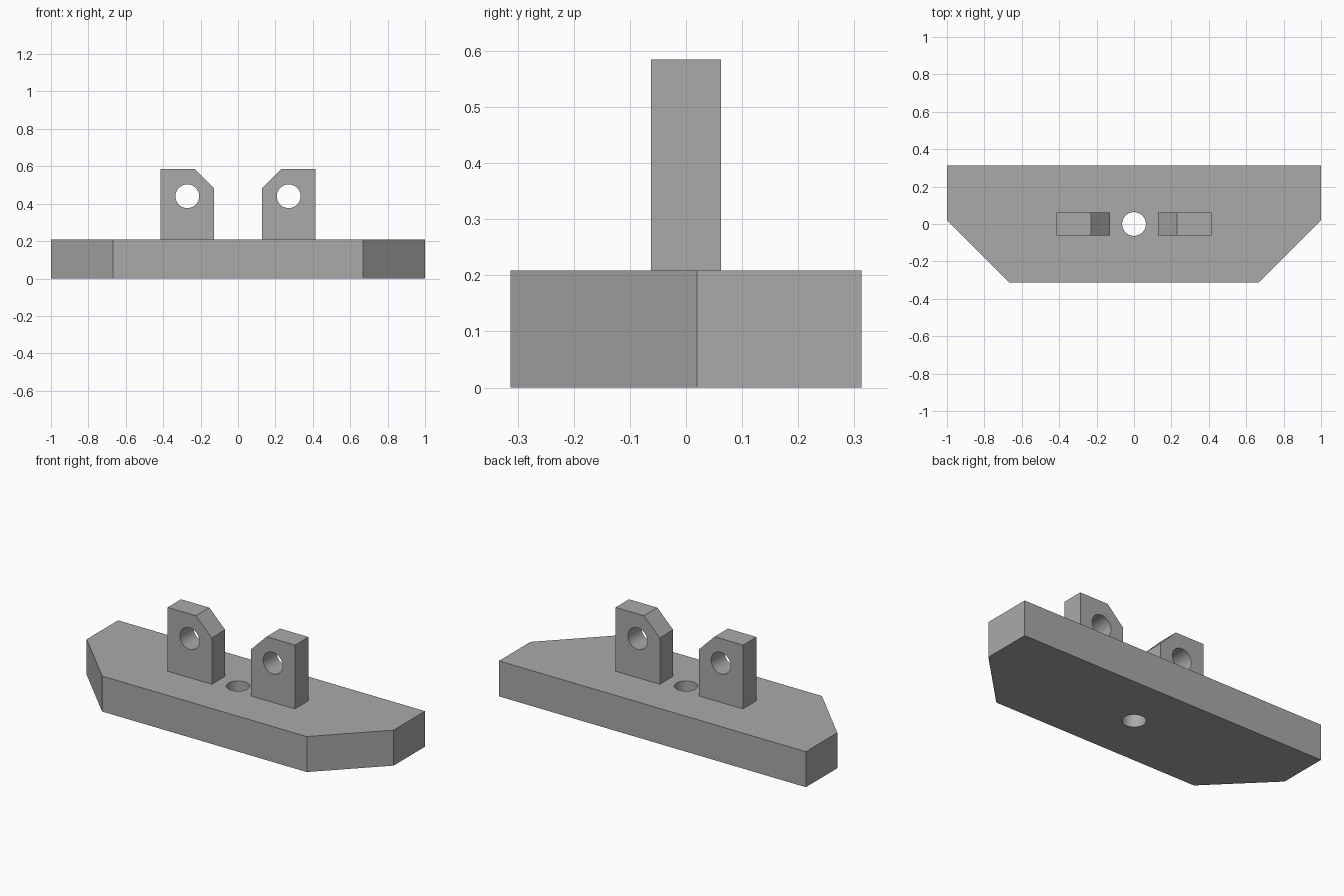
import bpy
import bmesh
import math
from mathutils import Matrix, Vector

cube = bpy.data.objects.get("Cube")
if cube:
    bpy.data.objects.remove(cube, do_unlink=True)

BASE_TOP = 0.209
HOLE_RADIUS = 0.0635

grey = bpy.data.materials.new("plain grey")
grey.use_nodes = True
colour = (0.4, 0.4, 0.4, 1)
grey.diffuse_color = colour
grey.node_tree.nodes["Principled BSDF"].inputs["Base Color"].default_value = colour


def make_object(name, bm):
    bmesh.ops.recalc_face_normals(bm, faces=bm.faces)
    mesh = bpy.data.meshes.new(name)
    bm.to_mesh(mesh)
    bm.free()
    mesh.materials.append(grey)
    obj = bpy.data.objects.new(name, mesh)
    bpy.context.collection.objects.link(obj)
    return obj


def extrude_profile(name, points, direction):
    """Solid made by sweeping a closed outline along a direction."""
    bm = bmesh.new()
    face = bm.faces.new([bm.verts.new(p) for p in points])
    swept = bmesh.ops.extrude_face_region(bm, geom=[face], use_keep_orig=True)
    verts = [v for v in swept["geom"] if isinstance(v, bmesh.types.BMVert)]
    bmesh.ops.translate(bm, verts=verts, vec=Vector(direction))
    return make_object(name, bm)


def drill(obj, centre, rotation):
    """Round through hole, cut with a hidden cylinder."""
    bm = bmesh.new()
    bmesh.ops.create_cone(bm, cap_ends=True, segments=48, radius1=HOLE_RADIUS,
                          radius2=HOLE_RADIUS, depth=1,
                          matrix=Matrix.Translation(centre) @ rotation)
    cutter = make_object(obj.name + "_hole_cutter", bm)
    for poly in cutter.data.polygons:
        poly.use_smooth = len(poly.vertices) == 4
    cutter.hide_render = True
    cutter.hide_set(True)
    cut = obj.modifiers.new("hole", 'BOOLEAN')
    cut.operation = 'DIFFERENCE'
    cut.solver = 'EXACT'
    cut.object = cutter


# Base plate with the two front corners cut off
base = extrude_profile("base_plate", [
    (-1, 0.3125, 0), (-1, 0.02, 0), (-0.667, -0.3125, 0),
    (0.667, -0.3125, 0), (1, 0.02, 0), (1, 0.3125, 0)], (0, 0, BASE_TOP))
drill(base, (0, 0, 0), Matrix.Identity(4))

# Pair of upright lugs, chamfered on their inner top corners
lug_outline = [(0.127, BASE_TOP), (0.415, BASE_TOP), (0.415, 0.585),
               (0.23, 0.585), (0.127, 0.482)]
for side, name in ((1, "left_lug"), (-1, "right_lug")):
    lug = extrude_profile(name, [(side * x, -0.0625, z) for x, z in lug_outline],
                          (0, 0.125, 0))
    drill(lug, (side * 0.271, 0, 0.44), Matrix.Rotation(math.pi / 2, 4, 'X'))

# Smooth hole walls, crisp edges elsewhere
for obj in [base] + [bpy.data.objects[n] for n in ("left_lug", "right_lug")]:
    bpy.ops.object.select_all(action='DESELECT')
    bpy.context.view_layer.objects.active = obj
    obj.select_set(True)
    bpy.ops.object.modifier_apply(modifier="hole")
    bpy.ops.object.shade_smooth_by_angle(angle=math.radians(30))
